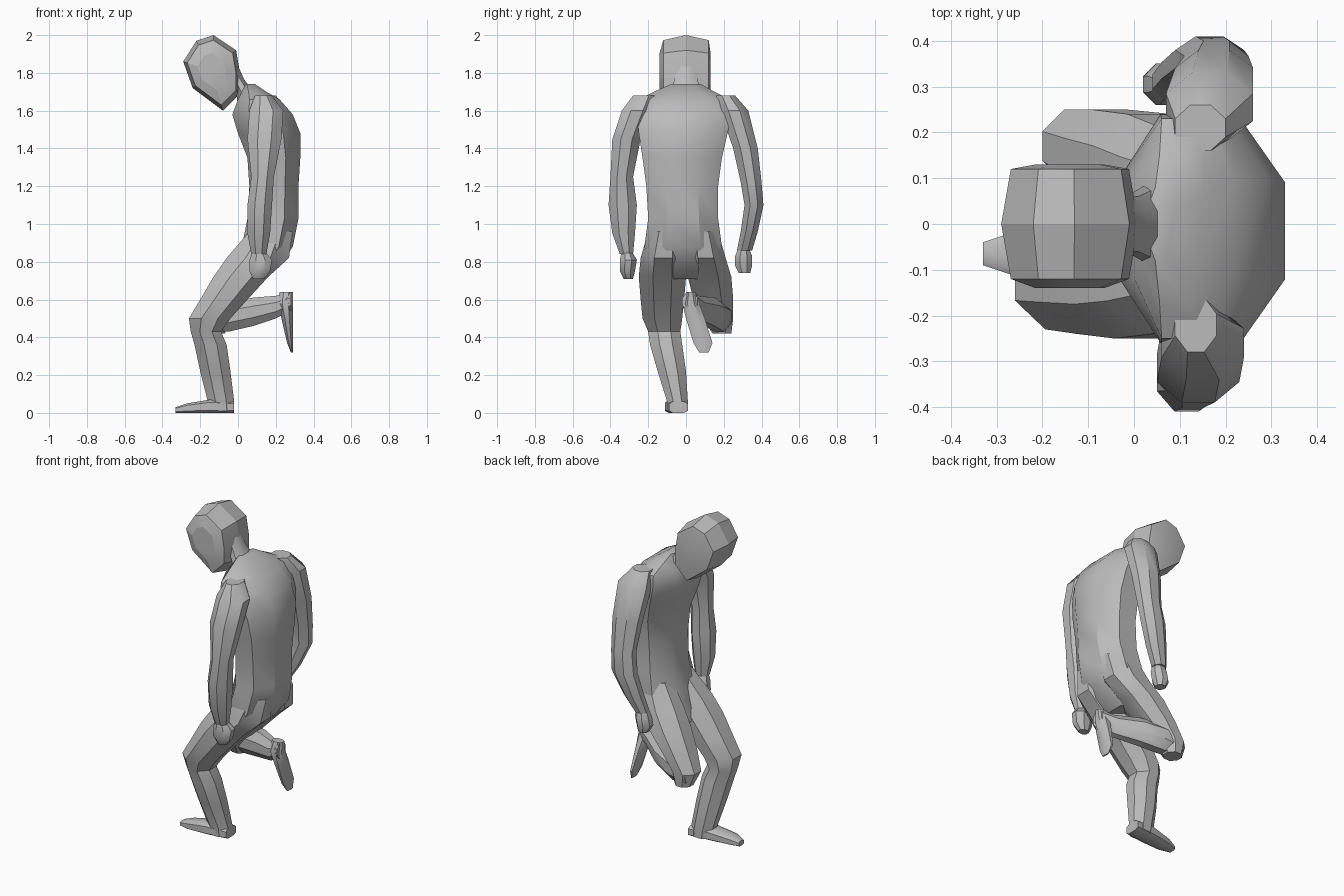
import bpy, bmesh
from mathutils import Vector

if "Cube" in bpy.data.objects:
    bpy.data.objects.remove(bpy.data.objects["Cube"], do_unlink=True)

UNIT = 0.01  # tables are written in hundredths

clay = bpy.data.materials.new("plain_grey")
clay.use_nodes = True
clay.diffuse_color = (0.5, 0.5, 0.5, 1)
clay.node_tree.nodes["Principled BSDF"].inputs["Base Color"].default_value = clay.diffuse_color


def skin(name, loops, angle=0.6):
    """Join matching loops of points into a closed, capped body."""
    bm = bmesh.new()
    rings = [[bm.verts.new(Vector(p) * UNIT) for p in loop] for loop in loops]
    count = len(rings[0])
    for low, high in zip(rings, rings[1:]):
        for i in range(count):
            j = (i + 1) % count
            bm.faces.new((low[i], low[j], high[j], high[i]))
    bm.faces.new(rings[0])
    bm.faces.new(rings[-1])
    bmesh.ops.recalc_face_normals(bm, faces=bm.faces)
    mesh = bpy.data.meshes.new(name)
    bm.to_mesh(mesh)
    bm.free()
    mesh.materials.append(clay)
    body = bpy.data.objects.new(name, mesh)
    bpy.context.collection.objects.link(body)
    bpy.ops.object.select_all(action="DESELECT")
    body.select_set(True)
    bpy.context.view_layer.objects.active = body
    bpy.ops.object.shade_smooth_by_angle(angle=angle)
    return body


def section(along, station, a_min, a_max, b_min, b_max, k):
    """Eight-sided outline filling a rectangle at one station along an axis."""
    corners = [(1, -k), (1, k), (k, 1), (-k, 1), (-1, k), (-1, -k), (-k, -1), (k, -1)]
    loop = []
    for u, v in corners:
        a = (a_min + a_max) / 2 + u * (a_max - a_min) / 2
        b = (b_min + b_max) / 2 + v * (b_max - b_min) / 2
        loop.append((a, b, station) if along == "z" else (station, a, b))
    return loop


def limb(name, along, rows, k=0.4, mirror=1):
    """Loft rows of (station, min, max, min, max); mirror flips y on upright limbs."""
    loops = [section(along, *row, k) for row in rows]
    return skin(name, [[(x, y * mirror, z) for x, y, z in loop] for loop in loops])


# Torso, from neck base down to the seat
limb("torso", "z", [
    (174, 3, 9, -8, 8),
    (170, 2, 15, -17, 15),
    (166, 0, 22, -25, 23),
    (158, -3, 29, -26, 24),
    (148, 0, 33, -25, 22),
    (135, 5, 33, -23, 19),
    (120, 6, 32, -21, 17),
    (103, 5, 32, -20, 17),
    (88, 2, 29, -22, 19),
    (78, -2, 22, -20, 18),
    (71, -4, 14, -14, 12),
], k=0.45)

# Neck
limb("neck", "z", [
    (184, -8, 0, -6, 6),
    (177, -4, 3, -6, 6),
    (170, -1, 8, -8, 8),
    (162, 0, 14, -10, 10),
])

# Head: one side profile, scaled toward flat cheeks on both sides
profile = [(-13, 200), (-22, 197), (-29, 186), (-24, 172),
           (-8, 160), (1, 169), (1, 180), (-1, 192)]
middle = (-14, 181)
loops = []
for y, scale in [(-14, 0.5), (-12, 0.86), (0, 1), (12, 0.86), (13, 0.5)]:
    loops.append([(middle[0] + (x - middle[0]) * scale, y,
                   middle[1] + (z - middle[1]) * scale) for x, z in profile])
skin("head", loops, angle=0.3)

# Standing leg: thigh, knee and shin in one run
limb("standing_leg", "z", [
    (96, 6, 29, -20, -1),
    (82, -6, 27, -24, 0),
    (72, -13, 16, -25, 0),
    (60, -20, 5, -24, -1),
    (50, -26, -4, -23, -2),
    (43, -25, -9, -20, -3),
    (36, -23, -6, -19, -2),
    (22, -20, -4, -15, 0),
    (6, -16, -2, -10, 1),
    (1, -15, -2, -10, 1),
])
limb("standing_foot", "x", [
    (-33, -9, -4, 0, 3),
    (-27, -11, -2, 0, 5),
    (-15, -11, 0, 0, 7),
    (-2, -9, 1, 0, 6),
], k=0.6)

# Raised leg: thigh down to the knee, shin swept back, foot hanging
limb("raised_thigh", "z", [
    (96, 6, 29, 0, 17),
    (82, -3, 27, 0, 21),
    (72, -9, 16, 1, 24),
    (60, -15, 4, 4, 25),
    (50, -20, -4, 9, 25),
    (42, -17, -7, 14, 24),
])
limb("raised_shin", "x", [
    (-16, 14, 24, 43, 52),
    (-5, 11, 24, 43, 59),
    (8, 6, 19, 46, 61),
    (20, 0, 10, 50, 62),
    (28, -2, 6, 54, 64),
])
limb("raised_foot", "z", [
    (64, 22, 29, 0, 5),
    (58, 21, 29, -2, 7),
    (50, 23, 29, 0, 10),
    (37, 26, 29, 4, 14),
    (32, 28, 29, 7, 12),
])

# Arms, each with a small closed fist at the end
limb("near_arm", "z", [
    (168, 9, 18, 16, 28),
    (160, 6, 24, 18, 34),
    (145, 5, 23, 24, 39),
    (125, 7, 19, 28, 40),
    (110, 5, 18, 26, 41),
    (95, 5, 17, 27, 39),
    (84, 7, 15, 28, 35),
], mirror=-1)
limb("near_fist", "z", [
    (86, 8, 14, 29, 34),
    (81, 6, 18, 26, 35),
    (75, 6, 17, 27, 35),
    (71, 8, 14, 28, 33),
], mirror=-1)
limb("far_arm", "z", [
    (168, 9, 20, 16, 26),
    (160, 7, 26, 18, 33),
    (140, 9, 26, 25, 38),
    (122, 11, 25, 29, 40),
    (110, 9, 24, 31, 41),
    (96, 6, 18, 29, 38),
    (86, 4, 12, 27, 35),
])
limb("far_fist", "z", [
    (88, 5, 11, 28, 33),
    (83, 3, 12, 26, 35),
    (78, 2, 11, 26, 35),
    (74, 4, 10, 28, 34),
])
